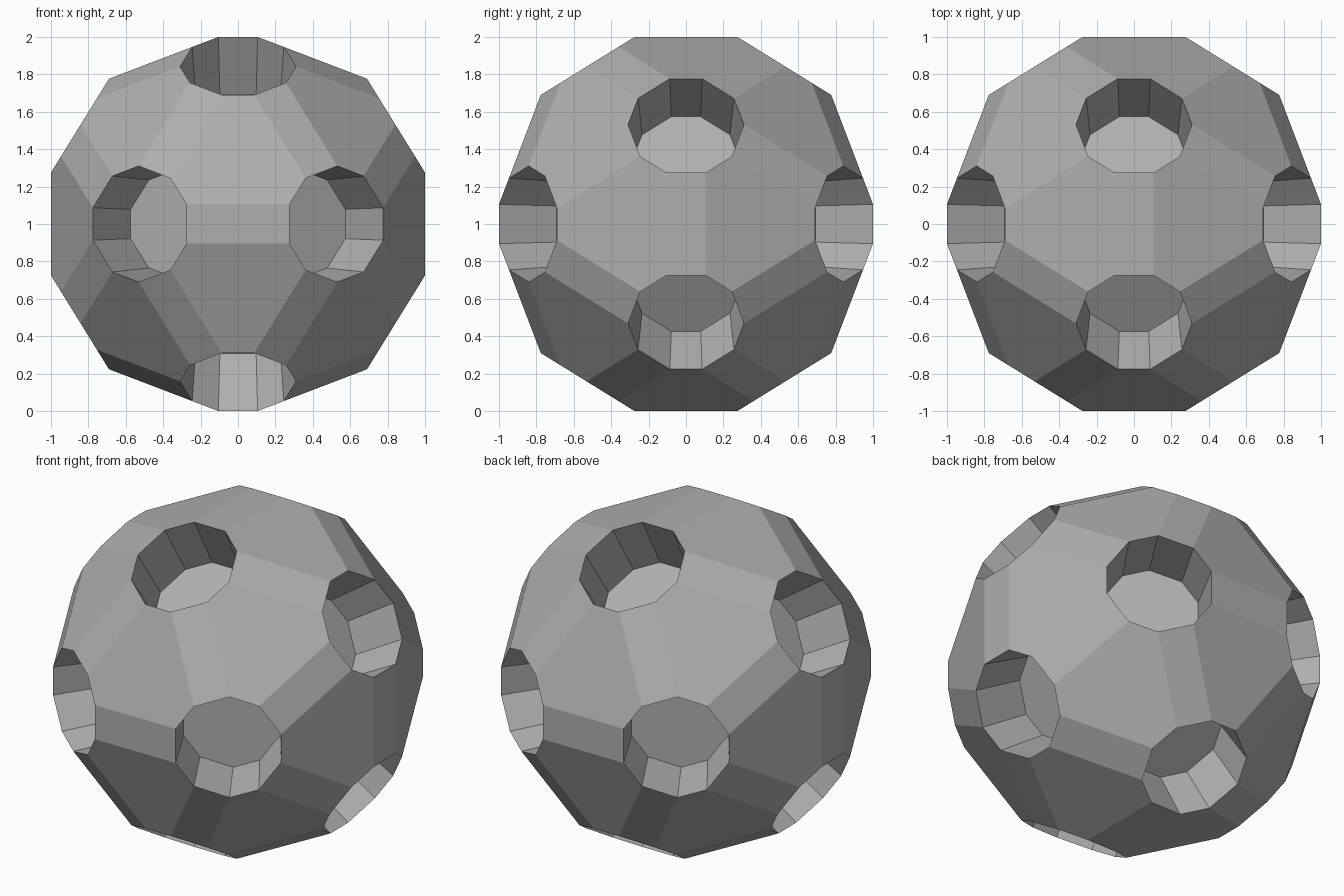
import bpy, bmesh, math
from itertools import product
from mathutils import Matrix, Vector

if "Cube" in bpy.data.objects:
    bpy.data.objects.remove(bpy.data.objects["Cube"])

A, B = 0.105, 0.275        # half sides of the small rectangle facing each axis
DEPTH, TAPER = 0.345, 0.025  # pocket depth and how far its floor shrinks

# Full icosahedral orbit of one corner gives all 120 corners
phi = (1 + math.sqrt(5)) / 2
axis = Vector((0, 1, phi)).normalized()
bm = bmesh.new()
for k in range(5):
    v = Matrix.Rotation(k * math.tau / 5, 3, axis) @ Vector((A, B, 1))
    for shift, signs in product(range(3), product((1, -1), repeat=3)):
        bm.verts.new([signs[i] * v[(i + shift) % 3] for i in range(3)])

# Faceted ball: hull with coplanar triangles merged
bmesh.ops.convex_hull(bm, input=bm.verts[:])
bmesh.ops.dissolve_limit(bm, angle_limit=math.radians(2),
                         verts=bm.verts[:], edges=bm.edges[:])
bmesh.ops.recalc_face_normals(bm, faces=bm.faces[:])

# Twelve ten-sided pockets
pockets = [f for f in bm.faces if len(f.verts) == 10]
bmesh.ops.inset_individual(bm, faces=pockets, thickness=TAPER,
                           depth=-DEPTH, use_even_offset=True)

# Rest on the ground
bmesh.ops.translate(bm, verts=bm.verts[:], vec=(0, 0, 1))
mesh = bpy.data.meshes.new("faceted_ball")
bm.to_mesh(mesh)
bm.free()

# Dark grey surface
grey = bpy.data.materials.new("dark_grey")
grey.diffuse_color = (0.43, 0.43, 0.43, 1)
grey.use_nodes = True
grey.node_tree.nodes["Principled BSDF"].inputs["Base Color"].default_value = grey.diffuse_color
mesh.materials.append(grey)
bpy.context.collection.objects.link(bpy.data.objects.new("faceted_ball", mesh))
